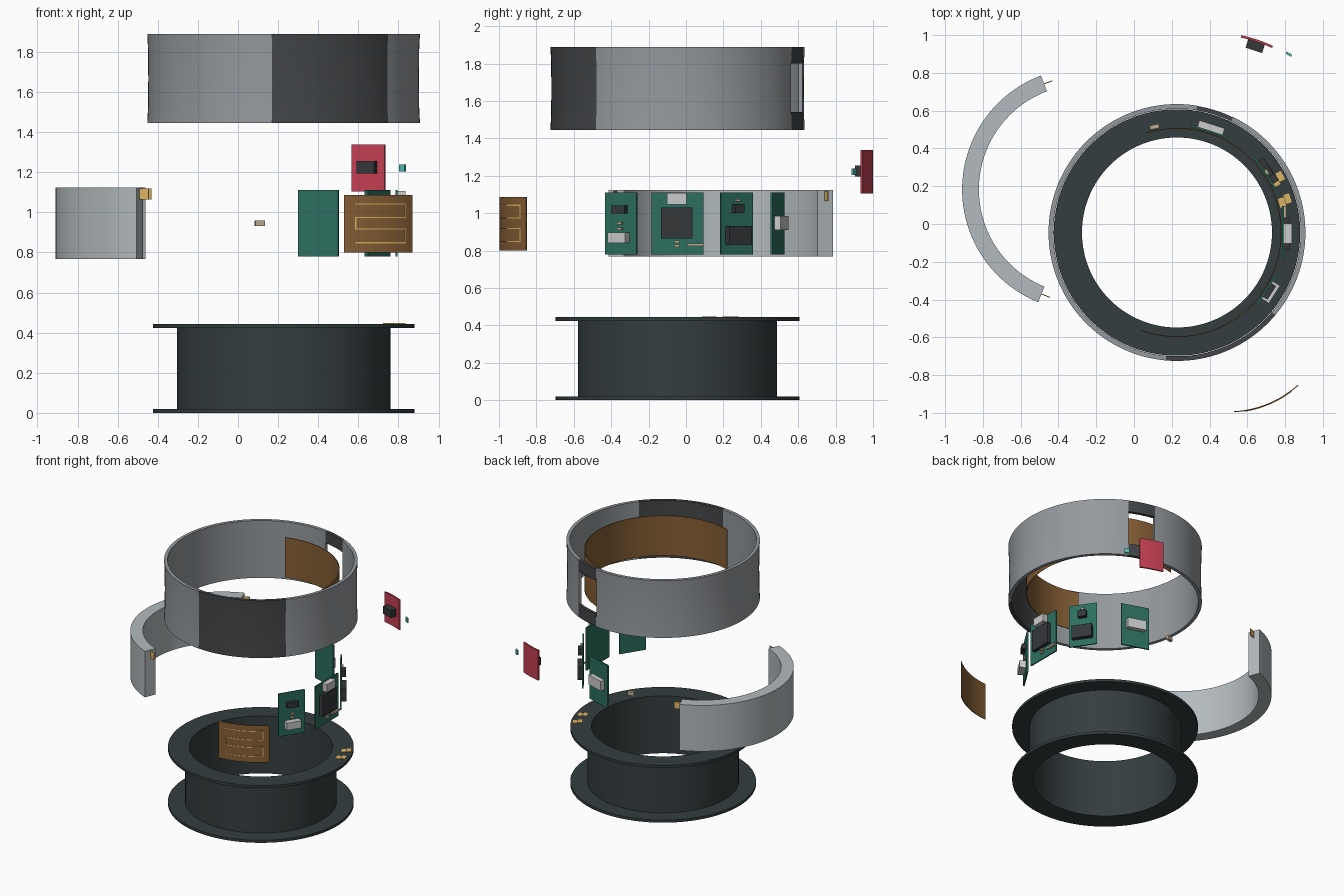
import bpy, bmesh
from math import sin, cos, radians, ceil

if "Cube" in bpy.data.objects:
    bpy.data.objects.remove(bpy.data.objects["Cube"])

CX, CY = 0.2275, -0.045          # axis of the main ring stack
MATS = {}
COLORS = {
    "metal": (0.30, 0.32, 0.34), "dark": (0.055, 0.06, 0.065), "liner": (0.035, 0.047, 0.05),
    "cell": (0.45, 0.49, 0.51), "copper": (0.24, 0.115, 0.035), "gold": (0.72, 0.46, 0.13),
    "board": (0.025, 0.16, 0.115), "chip": (0.035, 0.038, 0.042), "can": (0.52, 0.53, 0.54),
    "passive": (0.52, 0.43, 0.28), "red": (0.55, 0.05, 0.085), "teal": (0.08, 0.5, 0.42),
}


def finish(name, bm, color):
    bmesh.ops.recalc_face_normals(bm, faces=bm.faces)
    for f in bm.faces:
        f.smooth = True
    for e in bm.edges:
        if e.calc_face_angle(0) > radians(25):
            e.smooth = False
    me = bpy.data.meshes.new(name)
    bm.to_mesh(me)
    bm.free()
    if color not in MATS:
        MATS[color] = bpy.data.materials.new(color)
        MATS[color].diffuse_color = (*COLORS[color], 1)
    me.materials.append(MATS[color])
    ob = bpy.data.objects.new(name, me)
    bpy.context.collection.objects.link(ob)
    return ob


def sweep(name, color, profile, a0=0, a1=360, c=(CX, CY)):
    """Sweep a closed (radius, z) profile about a vertical axis."""
    bm = bmesh.new()
    full = a1 - a0 >= 360
    n = max(2, ceil((a1 - a0) / 2.5))
    rings = []
    for i in range(n if full else n + 1):
        a = radians(a0 + (a1 - a0) * i / n)
        rings.append([bm.verts.new((c[0] + r * cos(a), c[1] + r * sin(a), z)) for r, z in profile])
    m = len(profile)
    for i in range(n):
        p, q = rings[i], rings[(i + 1) % len(rings)]
        for j in range(m):
            k = (j + 1) % m
            bm.faces.new((p[j], p[k], q[k], q[j]))
    if not full:
        bm.faces.new(rings[0])
        bm.faces.new(rings[-1])
    return finish(name, bm, color)


def band(name, color, r0, r1, z0, z1, a0=0, a1=360, c=(CX, CY)):
    return sweep(name, color, [(r0, z0), (r1, z0), (r1, z1), (r0, z1)], a0, a1, c)


def block(name, color, ang, r, t, z, size, c=(CX, CY)):
    """Box at radius r, tangential offset t, height z; size = (radial, tangential, z)."""
    ca, sa = cos(radians(ang)), sin(radians(ang))
    bm = bmesh.new()
    bmesh.ops.create_cube(bm, size=1)
    for v in bm.verts:
        x, y, h = v.co.x * size[0] + r, v.co.y * size[1] + t, v.co.z * size[2] + z
        v.co = (c[0] + x * ca - y * sa, c[1] + x * sa + y * ca, h)
    return finish(name, bm, color)


# inner liner: tube with two flanges
sweep("inner_liner", "liner", [
    (0.503, 0), (0.6525, 0), (0.6525, 0.02), (0.5325, 0.02),
    (0.5325, 0.424), (0.6525, 0.424), (0.6525, 0.444), (0.503, 0.444)])
for i, (a, r) in enumerate([(28, 0.605), (16.5, 0.595)]):
    for s in (-1, 1):
        block(f"charge_pad_{i}_{s}", "gold", a, r + s * 0.017, s * 0.006, 0.445, (0.032, 0.05, 0.006))

# outer shell, slightly waisted, with a dark panel and a window section
shell = [(0.655, 1.445), (0.68, 1.445), (0.676, 1.53), (0.675, 1.667),
         (0.676, 1.805), (0.68, 1.889), (0.655, 1.889)]
sweep("outer_shell_right", "metal", shell, -40, 64)
sweep("outer_shell_left", "metal", shell, 81, 265)
sweep("dark_panel", "dark", shell, -95, -40)
band("window_frame_bottom", "dark", 0.655, 0.678, 1.445, 1.54, 64, 81)
band("window_frame_top", "dark", 0.655, 0.678, 1.80, 1.889, 64, 81)

# flexible copper sheet inside the shell
band("flex_sheet", "copper", 0.549, 0.554, 1.51, 1.82, -110, 107)

# curved battery with end tabs
BC = (-0.266, 0.183)
band("battery", "cell", 0.555, 0.644, 0.768, 1.124, 110.6, 248, BC)
block("battery_tab_back", "gold", 110.6, 0.597, -0.018, 1.092, (0.005, 0.06, 0.054), BC)
block("battery_tab_front", "gold", 248, 0.597, 0.018, 1.092, (0.005, 0.06, 0.054), BC)

# coil patch with serpentine trace
PC = (0.50, -0.443)
band("coil_patch", "copper", 0.549, 0.554, 0.80, 1.087, -87, -48, PC)
rows = [1.042, 0.975, 0.917, 0.848]
for i, z in enumerate(rows):
    band(f"coil_row_{i}", "gold", 0.553, 0.557, z - 0.003, z + 0.003, -81, -53, PC)
    if i < 3:
        a = -53 if i % 2 == 0 else -81
        band(f"coil_turn_{i}", "gold", 0.553, 0.557, rows[i + 1] - 0.003, z + 0.003, a - 0.3, a + 0.3, PC)

# circuit boards: angle, width, parts (name, colour, t offset, z, width, height, depth)
boards = {
    "sensor_board": (72, 0.21, [
        ("can", "can", 0, 0.948, 0.14, 0.075, 0.035)]),
    "memory_board": (34, 0.205, [
        ("small_chip", "chip", 0, 1.025, 0.06, 0.05, 0.03),
        ("large_chip", "chip", 0, 0.88, 0.145, 0.10, 0.035),
        ("passive", "passive", 0, 1.07, 0.028, 0.013, 0.014)]),
    "main_board": (0, 0.278, [
        ("processor", "chip", -0.005, 0.948, 0.168, 0.165, 0.028),
        ("can", "can", -0.005, 1.077, 0.105, 0.06, 0.042),
        ("passive_a", "passive", -0.005, 0.848, 0.03, 0.013, 0.014),
        ("passive_b", "passive", -0.005, 0.825, 0.03, 0.013, 0.014),
        ("chip_antenna", "passive", 0.095, 0.831, 0.09, 0.014, 0.014)]),
    "power_board": (-32.5, 0.2, [
        ("small_chip", "chip", 0, 1.02, 0.085, 0.042, 0.028),
        ("can", "can", 0, 0.868, 0.11, 0.056, 0.045),
        ("passive_a", "passive", 0, 0.945, 0.028, 0.013, 0.014),
        ("passive_b", "passive", 0, 0.917, 0.028, 0.013, 0.014)]),
}
for b, (ang, w, parts) in boards.items():
    block(b, "board", ang, 0.562, 0, 0.945, (0.01, w, 0.332))
    for n, col, t, z, pw, ph, pd in parts:
        block(f"{b}_{n}", col, ang, 0.567 + pd / 2, t, z, (pd, pw, ph))
block("loose_capacitor", "passive", 102, 0.572, 0, 0.945, (0.022, 0.05, 0.028))

# red window cover with sensor chip, and small lens beside it
WC = (0.439, 0.335)
band("window_cover", "red", 0.664, 0.676, 1.105, 1.338, 64, 79, WC)
block("cover_chip", "chip", 71.5, 0.641, 0.0, 1.225, (0.05, 0.092, 0.06), WC)
block("small_lens", "teal", 58, 0.0, 0.0, 1.222, (0.012, 0.033, 0.034), (0.82, 0.899))

for m in bpy.data.materials:
    if m.users and not m.is_grease_pencil:
        m.use_nodes = True
        m.node_tree.nodes["Principled BSDF"].inputs["Base Color"].default_value = m.diffuse_color
